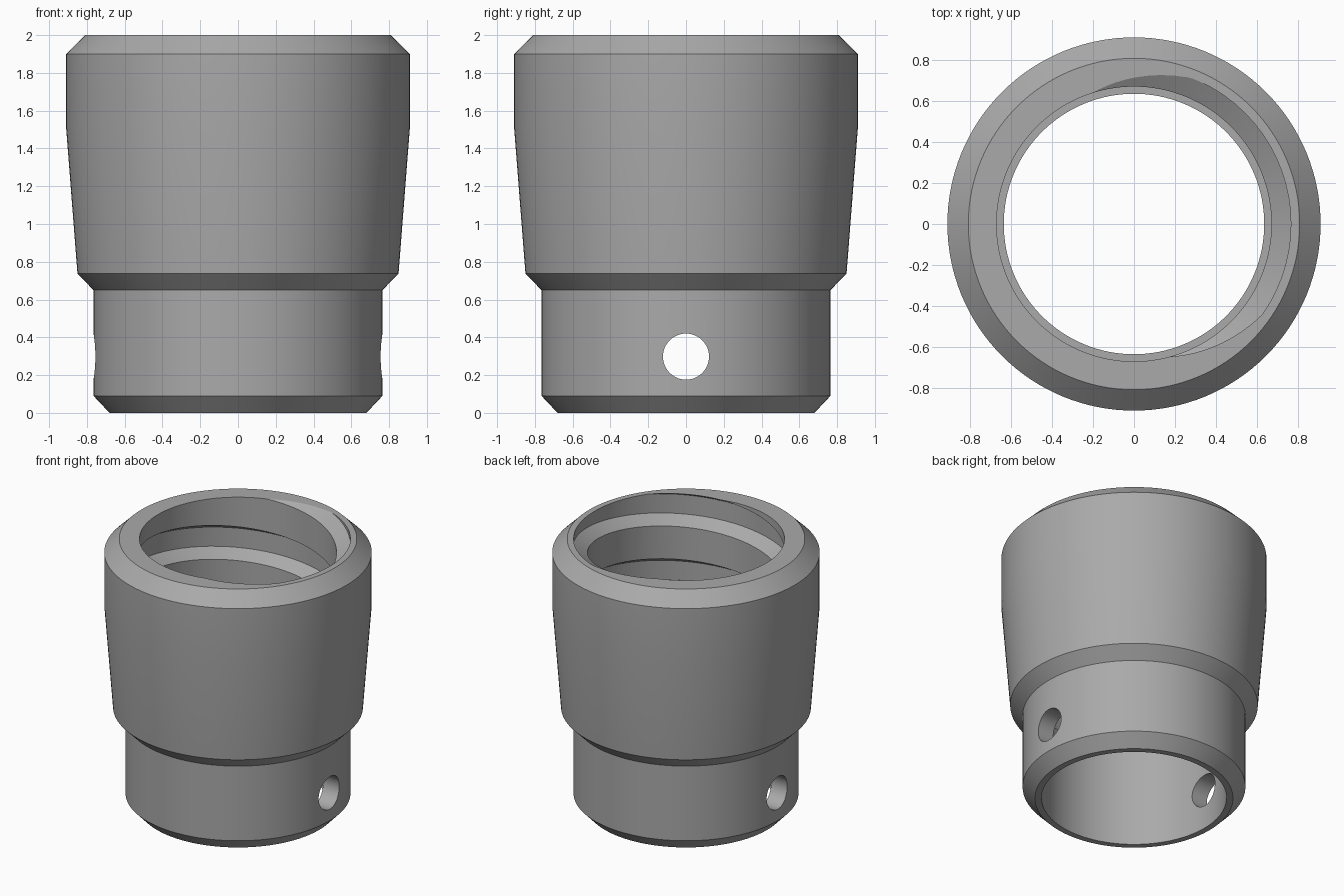
import bpy, bmesh
from math import sin, cos, radians, pi
from mathutils import Vector

cube = bpy.data.objects.get("Cube")
if cube:
    bpy.data.objects.remove(cube, do_unlink=True)

steel = bpy.data.materials.new("plain grey steel")
steel.use_nodes = True
GREY = (0.4, 0.4, 0.4, 1)
steel.diffuse_color = GREY
steel.node_tree.nodes["Principled BSDF"].inputs["Base Color"].default_value = GREY


def finish(name, bm):
    bmesh.ops.recalc_face_normals(bm, faces=bm.faces)
    mesh = bpy.data.meshes.new(name)
    bm.to_mesh(mesh)
    bm.free()
    mesh.materials.append(steel)
    ob = bpy.data.objects.new(name, mesh)
    bpy.context.collection.objects.link(ob)
    return ob


def bridge(bm, rings, closed):
    """Skin a list of equal vertex rings with quads."""
    pairs = list(zip(rings, rings[1:]))
    if closed:
        pairs.append((rings[-1], rings[0]))
    n = len(rings[0])
    for a, b in pairs:
        for i in range(n):
            j = (i + 1) % n
            bm.faces.new((a[i], a[j], b[j], b[i]))


def polar(r, angle, z):
    return Vector((r * cos(angle), r * sin(angle), z))


def lathe(name, profile, steps=128):
    bm = bmesh.new()
    rings = [[bm.verts.new(polar(r, 2 * pi * k / steps, z)) for r, z in profile]
             for k in range(steps)]
    bridge(bm, rings, True)
    return finish(name, bm)


def helix(name, section, pitch, start, end, z_at_zero, step=5):
    """Sweep a closed (radius, height) section along a right-hand screw."""
    bm = bmesh.new()
    rings = [[bm.verts.new(polar(r, radians(d), z_at_zero + pitch * d / 360 + h))
              for r, h in section] for d in range(start, end + 1, step)]
    bridge(bm, rings, False)
    bm.faces.new(rings[0])
    bm.faces.new(rings[-1])
    return finish(name, bm)


def cut(body, cutter):
    mod = body.modifiers.new(cutter.name, 'BOOLEAN')
    mod.operation = 'DIFFERENCE'
    mod.solver = 'EXACT'
    mod.object = cutter
    bpy.context.view_layer.objects.active = body
    bpy.ops.object.modifier_apply(modifier=mod.name)
    bpy.data.objects.remove(cutter, do_unlink=True)


# Stepped sleeve: outer wall upwards, then the bore back down to the ledge
body = lathe("coupling_sleeve", [
    (0.68, 0), (0.765, 0.09), (0.765, 0.65), (0.85, 0.737), (0.91, 1.51),
    (0.91, 1.9), (0.808, 2), (0.67, 2), (0.67, 0.75), (0.635, 0.75), (0.635, 0)])

# Coarse internal thread that runs out through the top face
groove = [(0.62, -0.156), (0.765, -0.072), (0.765, 0.072), (0.62, 0.156)]
cut(body, helix("thread_groove", groove, 0.5, -720, 180, 1.977))

# Cross pin hole through both walls of the spigot
bm = bmesh.new()
bmesh.ops.create_cone(bm, cap_ends=True, segments=48, radius1=0.122, radius2=0.122, depth=2)
bmesh.ops.rotate(bm, verts=bm.verts, matrix=Vector((0, 0, 1)).rotation_difference(
    Vector((1, 0, 0))).to_matrix())
bmesh.ops.translate(bm, verts=bm.verts, vec=(0, 0, 0.298))
cut(body, finish("pin_hole", bm))

# Smooth walls with crisp edges
bpy.ops.object.select_all(action='DESELECT')
body.select_set(True)
bpy.context.view_layer.objects.active = body
bpy.ops.object.shade_smooth_by_angle(angle=radians(25))
